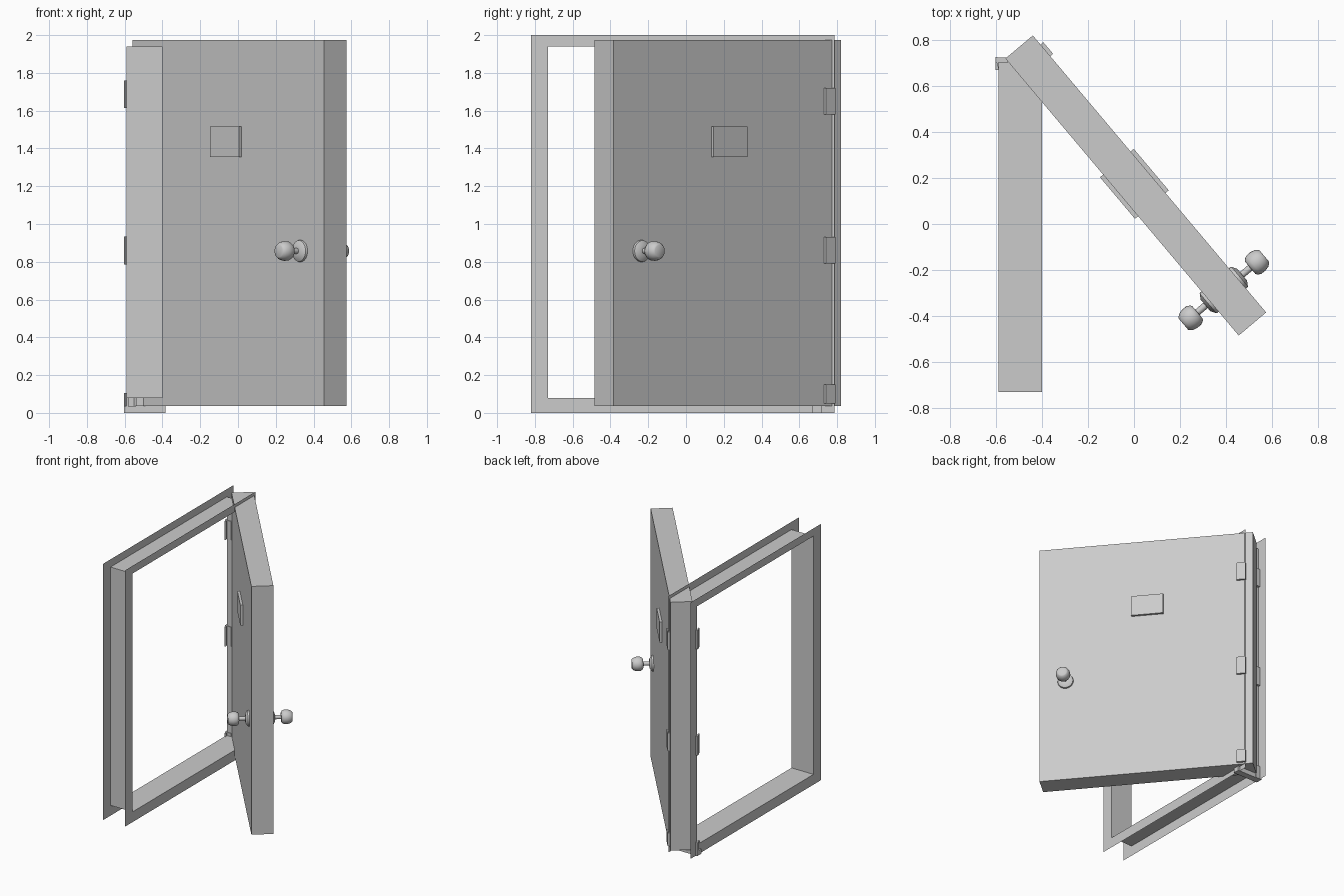
import bpy, bmesh, math
from mathutils import Matrix, Vector

if "Cube" in bpy.data.objects:
    bpy.data.objects.remove(bpy.data.objects["Cube"], do_unlink=True)

grey = bpy.data.materials.new("plain_grey")
grey.use_nodes = True
grey.diffuse_color = (0.6, 0.6, 0.6, 1)
grey.node_tree.nodes["Principled BSDF"].inputs["Base Color"].default_value = (0.6, 0.6, 0.6, 1)


def finish(name, bm, matrix=None):
    bmesh.ops.recalc_face_normals(bm, faces=bm.faces)
    mesh = bpy.data.meshes.new(name)
    bm.to_mesh(mesh)
    bm.free()
    mesh.materials.append(grey)
    obj = bpy.data.objects.new(name, mesh)
    bpy.context.collection.objects.link(obj)
    if matrix:
        obj.matrix_world = matrix
    return obj


def box(name, x, y, z, matrix=None):
    """Box from three (low, high) ranges."""
    bm = bmesh.new()
    bmesh.ops.create_cube(bm, size=1)
    for v in bm.verts:
        v.co = [r[0] if c < 0 else r[1] for c, r in zip(v.co, (x, y, z))]
    return finish(name, bm, matrix)


def lathe(name, profile, matrix, steps=24):
    """Spin (radius, height) points about the local z axis."""
    bm = bmesh.new()
    verts = [bm.verts.new((r, 0, h)) for r, h in profile]
    edges = [bm.edges.new(pair) for pair in zip(verts, verts[1:])]
    bmesh.ops.spin(bm, geom=verts + edges, axis=(0, 0, 1), cent=(0, 0, 0),
                   angle=math.tau, steps=steps, use_duplicate=False)
    bmesh.ops.remove_doubles(bm, verts=bm.verts, dist=0.0005)
    obj = finish(name, bm, matrix)
    bpy.ops.object.select_all(action="DESELECT")
    obj.select_set(True)
    bpy.context.view_layer.objects.active = obj
    bpy.ops.object.shade_smooth_by_angle(angle=math.radians(35))
    return obj


# Frame: sheet channel with jambs inside and flanges turned outward
X0, X1 = -0.59, -0.40
outer = [(-0.82, 0), (0.785, 0), (0.785, 2), (-0.82, 2)]
inner = [(-0.73, 0.08), (0.705, 0.08), (0.705, 1.94), (-0.73, 1.94)]
bm = bmesh.new()
rings = [[bm.verts.new((x, y, z)) for y, z in loop]
         for x, loop in ((X0, outer), (X0, inner), (X1, inner), (X1, outer))]
for a, b in zip(rings, rings[1:]):
    for i in range(4):
        j = (i + 1) % 4
        bm.faces.new((a[i], a[j], b[j], b[i]))
finish("door_frame", bm)

# Door space: x along the leaf from the hinge, y out of the back face
along = Vector((1.015, -1.205, 0)).normalized()
back = Vector((-along.y, along.x, 0))
door = Matrix.Translation((-0.44, 0.82, 0)) @ Matrix(
    (along, back, (0, 0, 1))).transposed().to_4x4()
LENGTH, THICK = 1.575, 0.156
box("door_leaf", (0, LENGTH), (-THICK, 0), (0.037, 1.975), door)

# Plates and knobs on both faces
knob_profile = [(0, 0.152), (0.032, 0.152), (0.038, 0.148), (0.047, 0.135),
                (0.052, 0.115), (0.051, 0.092), (0.043, 0.077), (0.034, 0.072), (0.015, 0.072)]
stem_profile = [(0.015, 0.075), (0.015, 0.022)]
rose_profile = [(0.015, 0.026), (0.033, 0.026), (0.056, 0.012), (0.058, 0.006), (0.058, 0)]
for side, face, sign in (("back", 0, 1), ("front", -THICK, -1)):
    plate_y = sorted((face - sign * 0.005, face + sign * 0.018))
    box(side + "_plate", (0.66, 0.896), plate_y, (1.355, 1.515), door)
    place = door @ Matrix.Translation((1.382, face, 0.857)) @ Matrix.Rotation(
        -sign * math.pi / 2, 4, "X")
    lathe(side + "_knob", knob_profile, place)
    lathe(side + "_knob_stem", stem_profile, place)
    lathe(side + "_knob_rose", rose_profile, place)

# Hinge leaves on the door's back face
for n, z in enumerate(((0.05, 0.15), (0.79, 0.93), (1.58, 1.72))):
    box(f"door_hinge_{n}", (0.052, 0.118), (-0.004, 0.016), z, door)

# Hinge leaves on the frame: a tilted leaf and a short return
tilt = Matrix.Translation((-0.604, 0.724, 0)) @ Matrix.Rotation(math.radians(16), 4, "Z")
for n, z in enumerate(((0, 0.105), (0.785, 0.935), (1.615, 1.76))):
    box(f"frame_hinge_{n}", (0, 0.01), (-0.05, 0), z, tilt)
    box(f"frame_hinge_return_{n}", (-0.603, -0.55), (0.7, 0.724), z)

# Bottom pivot arm and its stop
box("pivot_arm", (-0.603, -0.385), (0.67, 0.72), (0, 0.036))
box("pivot_stop", (-0.54, -0.49), (0.65, 0.7), (0.036, 0.08))
